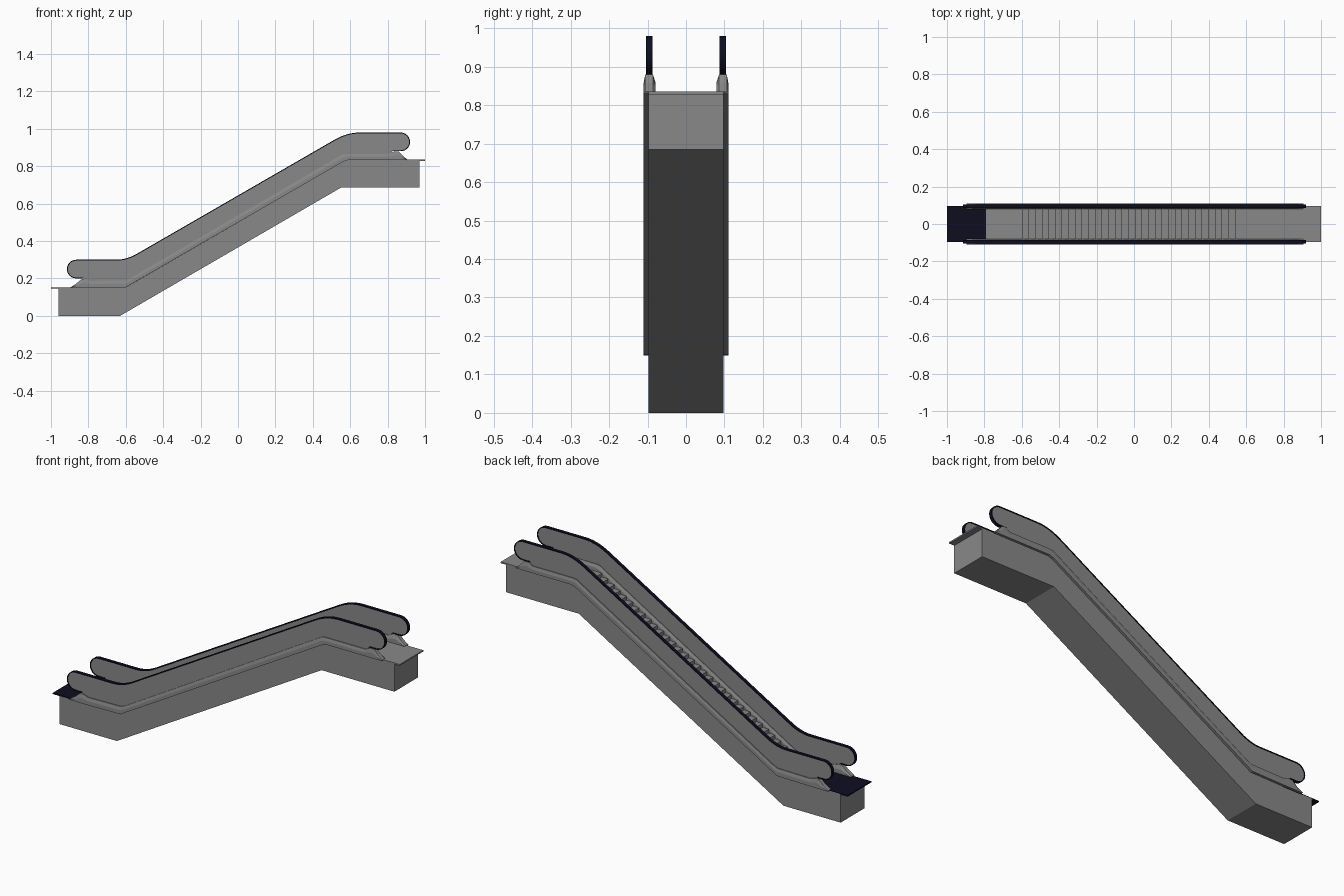
import bpy, bmesh, math
from mathutils import Vector

cube = bpy.data.objects.get("Cube")
if cube:
    bpy.data.objects.remove(cube, do_unlink=True)


def material(name, rgb):
    m = bpy.data.materials.new(name)
    m.use_nodes = True
    m.diffuse_color = (*rgb, 1)
    m.node_tree.nodes["Principled BSDF"].inputs["Base Color"].default_value = (*rgb, 1)
    return m


grey = material("steel grey", (0.25, 0.25, 0.25))
navy = material("dark navy", (0.004, 0.004, 0.014))


def finish(name, bm, mat, smooth=False):
    bmesh.ops.recalc_face_normals(bm, faces=bm.faces)
    me = bpy.data.meshes.new(name)
    bm.to_mesh(me)
    bm.free()
    me.materials.append(mat)
    ob = bpy.data.objects.new(name, me)
    bpy.context.collection.objects.link(ob)
    if smooth:
        bpy.context.view_layer.objects.active = ob
        ob.select_set(True)
        bpy.ops.object.shade_smooth_by_angle(angle=math.radians(30))
        ob.select_set(False)
    return ob


def loft(name, rings, mat, smooth=False):
    """Skin a list of equal closed rings and cap both ends."""
    bm = bmesh.new()
    rows = [[bm.verts.new(p) for p in ring] for ring in rings]
    n = len(rows[0])
    for a, b in zip(rows, rows[1:]):
        for i in range(n):
            j = (i + 1) % n
            bm.faces.new((a[i], a[j], b[j], b[i]))
    bm.faces.new(rows[0])
    bm.faces.new(rows[-1])
    return finish(name, bm, mat, smooth)


def prism(name, pts, y0, y1, mat, smooth=False):
    """Extrude a side profile across y."""
    return loft(name, [[(x, y, z) for x, z in pts] for y in (y0, y1)], mat, smooth)


def arc(cx, cz, r, a0, a1, n):
    angles = [math.radians(a0 + (a1 - a0) * i / n) for i in range(n + 1)]
    return [(cx + r * math.cos(a), cz + r * math.sin(a)) for a in angles]


def bend(p0, p1, p2, n=6):
    """Quadratic curve that eases one straight run into the next."""
    p0, p1, p2 = map(Vector, (p0, p1, p2))
    return [tuple(p0 * (1 - t) ** 2 + p1 * 2 * t * (1 - t) + p2 * t * t)
            for t in (i / n for i in range(n + 1))]


# Truss body
LOW, HIGH, HALF = 0.149, 0.832, 0.0975
slope_start, slope_end = (-0.6, 0.152), (0.575, HIGH)
prism("truss_body", [(-0.96, 0), (-0.63, 0), (0.55, 0.685), (0.97, 0.685),
                     (0.97, HIGH), slope_end, slope_start, (-0.96, LOW)],
      -HALF, HALF, grey)

# Landing plates
prism("lower_landing_plate", [(-1, 0.146), (-0.79, 0.146), (-0.79, 0.152), (-1, 0.152)],
      -HALF, HALF, navy)
prism("upper_landing_plate", [(0.79, 0.828), (1, 0.828), (1, 0.835), (0.79, 0.835)],
      -HALF, HALF, grey)

# Steps: sawtooth whose inner corners rest on the slope
count = 33
run = (slope_end[0] - slope_start[0]) / count
rise = (slope_end[1] - slope_start[1]) / count
saw = [slope_start]
for i in range(count):
    x, z = slope_start[0] + i * run, slope_start[1] + i * rise
    saw += [(x, z + rise), (x + run, z + rise)]
saw += [(slope_end[0], slope_end[1] - 0.03), (slope_start[0], slope_start[1] - 0.03)]
prism("steps", saw, -0.082, 0.082, grey)

# Outer edge of the balustrade, from lower newel to upper newel
edge = [(-0.83, 0.2)] + arc(-0.865, 0.25, 0.05, 270, 90, 12)
edge += bend((-0.65, 0.3), (-0.595, 0.3), (-0.54, 0.332))
edge += bend((0.51, 0.938), (0.58, 0.98), (0.65, 0.98))
edge += arc(0.87, 0.93, 0.05, 90, -90, 12) + [(0.83, 0.88)]


def inset(path, d):
    """Shift an open path sideways, to its right."""
    out = []
    for i, p in enumerate(path):
        a, b = Vector(path[max(i - 1, 0)]), Vector(path[min(i + 1, len(path) - 1)])
        t = (b - a).normalized()
        out.append((p[0] + t.y * d, p[1] - t.x * d))
    return out


inner = inset(edge, 0.005)
panel = inner + [(0.81, 0.86), (0.57, 0.86), (-0.59, 0.185), (-0.81, 0.185)]

# Deck stations: x, bottom z, top z
deck = [(-0.895, LOW, 0.153), (-0.865, LOW, 0.172), (-0.84, LOW, 0.195), (-0.82, LOW, 0.197),
        (-0.79, LOW, 0.187), (-0.6, 0.152, 0.19), (-0.57, 0.17, 0.204),
        (0.56, 0.823, 0.864), (0.585, HIGH, 0.866), (0.81, HIGH, 0.866),
        (0.835, HIGH, 0.88), (0.86, HIGH, 0.879), (0.88, HIGH, 0.857), (0.905, HIGH, 0.836)]

for side, s in (("left", 1), ("right", -1)):
    mid = s * 0.095
    prism(side + "_balustrade_panel", panel, mid - 0.006, mid + 0.006, grey)
    # Thin handrail band wrapped round the panel edge
    rings = []
    for (x0, z0), (x1, z1) in zip(edge, inner):
        rings.append([(x0, mid - 0.0085, z0), (x0, mid + 0.0085, z0),
                      (x1, mid + 0.0085, z1), (x1, mid - 0.0085, z1)])
    loft(side + "_handrail", rings, navy, True)
    # Deck with chamfered shoulders
    rings = []
    for x, lo, hi in deck:
        shoulder = lo + (hi - lo) * 0.55
        section = [(0.079, lo), (0.11, lo), (0.11, shoulder),
                   (0.106, hi), (0.086, hi), (0.079, shoulder)]
        rings.append([(x, s * y, z) for y, z in section])
    loft(side + "_balustrade_deck", rings, grey)
